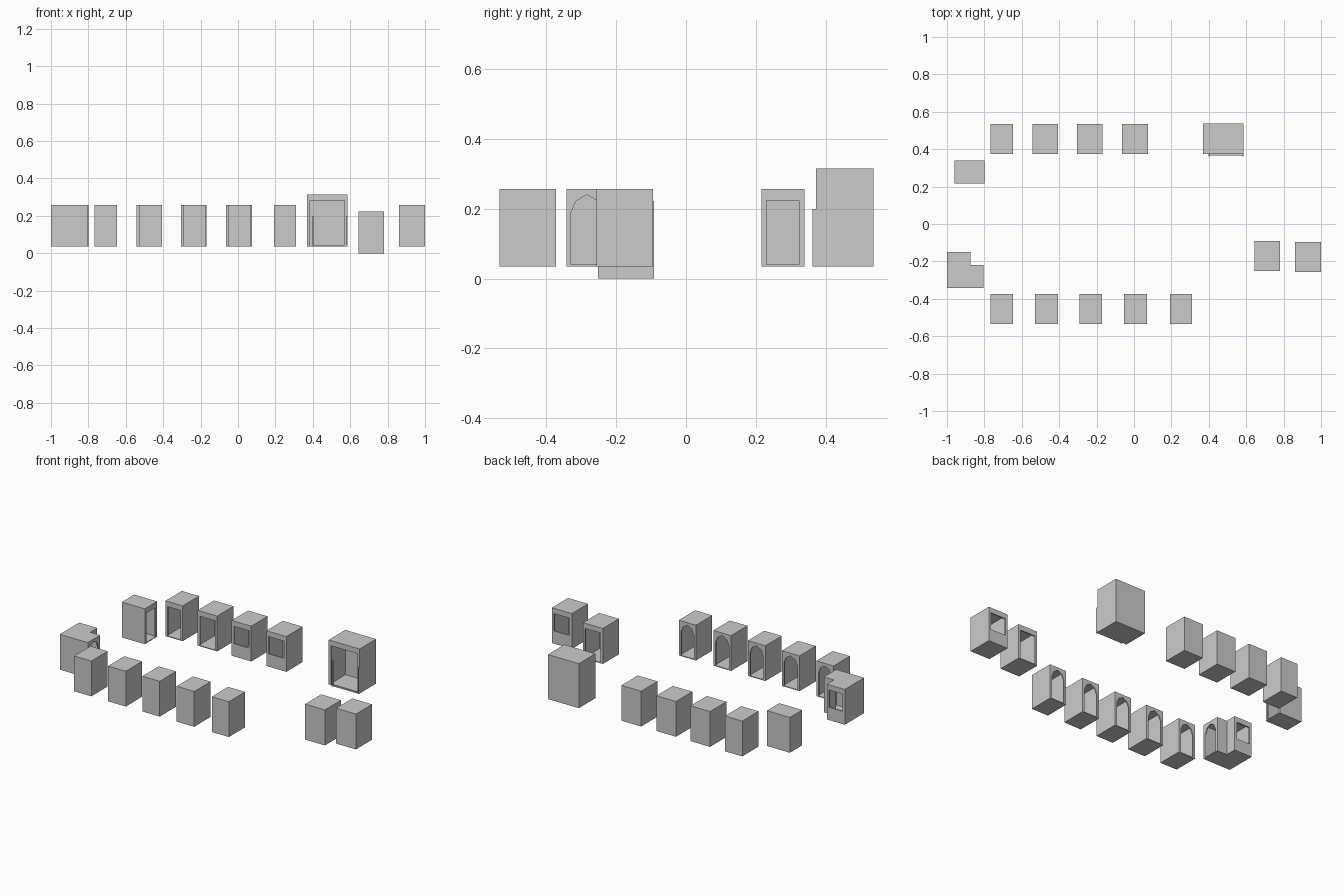
import bpy, bmesh
from mathutils import Vector

if "Cube" in bpy.data.objects:
    bpy.data.objects.remove(bpy.data.objects["Cube"])


def prism(name, base, offset):
    """Closed prism: a planar outline swept along a vector."""
    bm = bmesh.new()
    a = [bm.verts.new(p) for p in base]
    b = [bm.verts.new(Vector(p) + Vector(offset)) for p in base]
    n = len(a)
    bm.faces.new(a)
    bm.faces.new(b[::-1])
    for i in range(n):
        bm.faces.new((a[i], b[i], b[(i + 1) % n], a[(i + 1) % n]))
    bmesh.ops.recalc_face_normals(bm, faces=bm.faces)
    me = bpy.data.meshes.new(name)
    bm.to_mesh(me)
    bm.free()
    ob = bpy.data.objects.new(name, me)
    bpy.context.collection.objects.link(ob)
    return ob


def cut(ob, cutter):
    """Subtract the cutter, then discard it."""
    cutter.hide_render = True
    m = ob.modifiers.new("cut", 'BOOLEAN')
    m.operation = 'DIFFERENCE'
    m.solver = 'EXACT'
    m.object = cutter
    bpy.context.view_layer.objects.active = ob
    bpy.ops.object.modifier_apply(modifier=m.name)
    bpy.data.objects.remove(cutter)


def rect(x0, x1, y0, y1):
    return [(x0, y0), (x1, y0), (x1, y1), (x0, y1)]


def opening(kind, w, z0, z1):
    """Outline of a doorway or window in the wall plane (u, z)."""
    if kind == 'arch':
        s, m = z1 - 0.069, z1 - 0.035
        return [(-w, z0 + .005), (w, z0 + .005), (w, s), (.68 * w, m), (0, z1 - .017),
                (-.68 * w, m), (-w, s)]
    bottom = z0 + (.08 if kind == 'window' else .005)
    return [(-w, bottom), (w, bottom), (w, z1 - .033), (-w, z1 - .033)]


def wall_cut(ob, kind, axis, centre, wall, inward, w, z0, z1):
    """Cut an opening through the wall lying at coordinate 'wall'."""
    pts, d = opening(kind, w, z0, z1), .03 * inward
    if axis == 'y':
        base = [(centre + u, wall - d, z) for u, z in pts]
        cut(ob, prism("cutter", base, (0, 2 * d, 0)))
    else:
        base = [(wall - d, centre + u, z) for u, z in pts]
        cut(ob, prism("cutter", base, (2 * d, 0, 0)))


def shell(name, outer, inner, z0, z1):
    """Hollow box with thin walls, floor and ceiling."""
    ob = prism(name, [(x, y, z0) for x, y in outer], (0, 0, z1 - z0))
    cut(ob, prism("cutter", [(x, y, z0 + .004) for x, y in inner], (0, 0, z1 - z0 - .012)))
    return ob


T = .008  # wall thickness


def room(name, x0, x1, y0, y1, side, kind, margin=.015, z0=.035, z1=.257):
    ob = shell(name, rect(x0, x1, y0, y1), rect(x0 + T, x1 - T, y0 + T, y1 - T), z0, z1)
    cx, cy = (x0 + x1) / 2, (y0 + y1) / 2
    if side == 'front':
        wall_cut(ob, kind, 'y', cx, y0, 1, cx - x0 - margin, z0, z1)
    elif side == 'back':
        wall_cut(ob, kind, 'y', cx, y1, -1, cx - x0 - margin, z0, z1)
    else:
        wall_cut(ob, kind, 'x', cy, x1, -1, cy - y0 - margin, z0, z1)
    return ob


# front row: arched doorways facing the courtyard
for i, (a, b) in enumerate([(-.766, -.646), (-.529, -.406), (-.291, -.17), (-.053, .07), (.192, .311)]):
    room(f"front_cell_{i + 1}", a, b, -.535, -.373, 'back', 'arch')

# back row: two doors, then two windows
for i, (a, b, k) in enumerate([(-.766, -.646, 'door'), (-.542, -.406, 'door'),
                               (-.305, -.169, 'window'), (-.063, .075, 'window')]):
    room(f"back_cell_{i + 1}", a, b, .373, .535, 'front', k)

# single cells on the left and right
room("left_cell", -.96, -.80, .216, .339, 'right', 'door')
room("right_door_cell", .643, .781, -.252, -.092, 'back', 'door', z0=0, z1=.223)
room("right_window_cell", .861, 1.0, -.256, -.095, 'back', 'window')

# L-shaped corner cell with an arch and a window
corner = [(-1, -.343), (-.805, -.343), (-.805, -.22), (-.875, -.22), (-.875, -.15), (-1, -.15)]
inner = [(-1 + T, -.343 + T), (-.805 - T, -.343 + T), (-.805 - T, -.22 - T),
         (-.875 - T, -.22 - T), (-.875 - T, -.15 - T), (-1 + T, -.15 - T)]
ob = shell("corner_cell", corner, inner, .035, .257)
wall_cut(ob, 'arch', 'x', -.284, -.805, -1, .046, .035, .257)
wall_cut(ob, 'window', 'y', -.9375, -.15, -1, .047, .035, .257)

# large hall with a wide doorway, slim jambs and a threshold
room("hall", .37, .585, .373, .537, 'front', 'door', z1=.315)
for side, x in (("left", .398), ("right", .580)):
    prism(f"hall_{side}_jamb", [(a, b, .035) for a, b in rect(x, x + .006, .362, .374)], (0, 0, .165))
prism("hall_threshold", [(a, b, .035) for a, b in rect(.398, .586, .366, .376)], (0, 0, .008))
